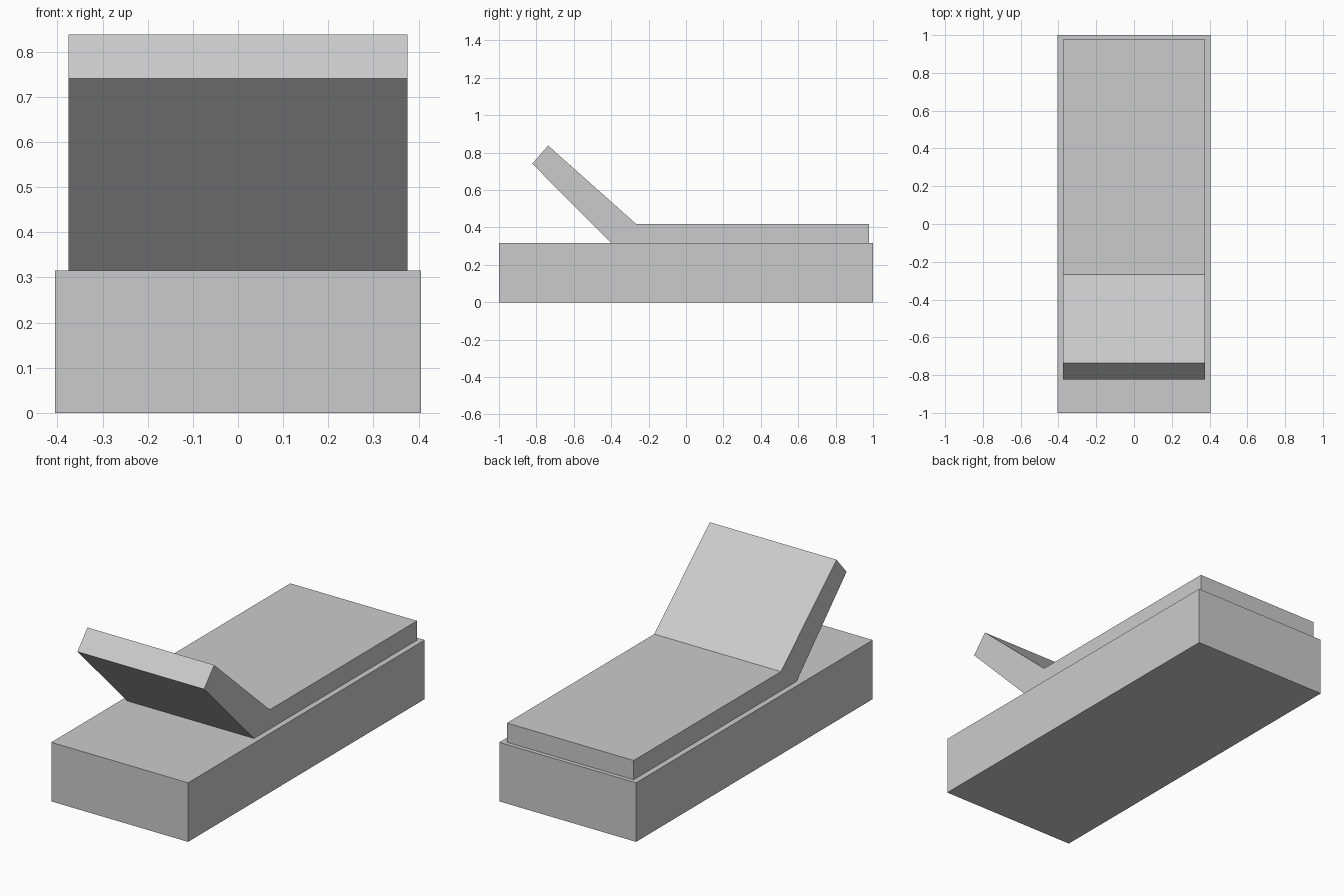
import bpy
import bmesh

if "Cube" in bpy.data.objects:
    bpy.data.objects.remove(bpy.data.objects["Cube"])


def extrude_profile(name, profile, half_width):
    """Extrude a closed (y, z) outline symmetrically along x."""
    bm = bmesh.new()
    face = bm.faces.new([bm.verts.new((-half_width, y, z)) for y, z in profile])
    result = bmesh.ops.extrude_face_region(bm, geom=[face])
    verts = [g for g in result["geom"] if isinstance(g, bmesh.types.BMVert)]
    bmesh.ops.translate(bm, verts=verts, vec=(2 * half_width, 0, 0))
    bmesh.ops.recalc_face_normals(bm, faces=bm.faces)
    mesh = bpy.data.meshes.new(name)
    bm.to_mesh(mesh)
    bm.free()
    obj = bpy.data.objects.new(name, mesh)
    bpy.context.collection.objects.link(obj)
    return obj


BASE_TOP = 0.316

# Solid base block
extrude_profile("lounger_base",
                [(-1, 0), (1, 0), (1, BASE_TOP), (-1, BASE_TOP)], 0.405)

# Bent cushion: flat seat with a reclined backrest
extrude_profile("cushion",
                [(0.978, BASE_TOP), (0.978, 0.419), (-0.267, 0.419),
                 (-0.737, 0.838), (-0.822, 0.741), (-0.40, BASE_TOP)], 0.375)
